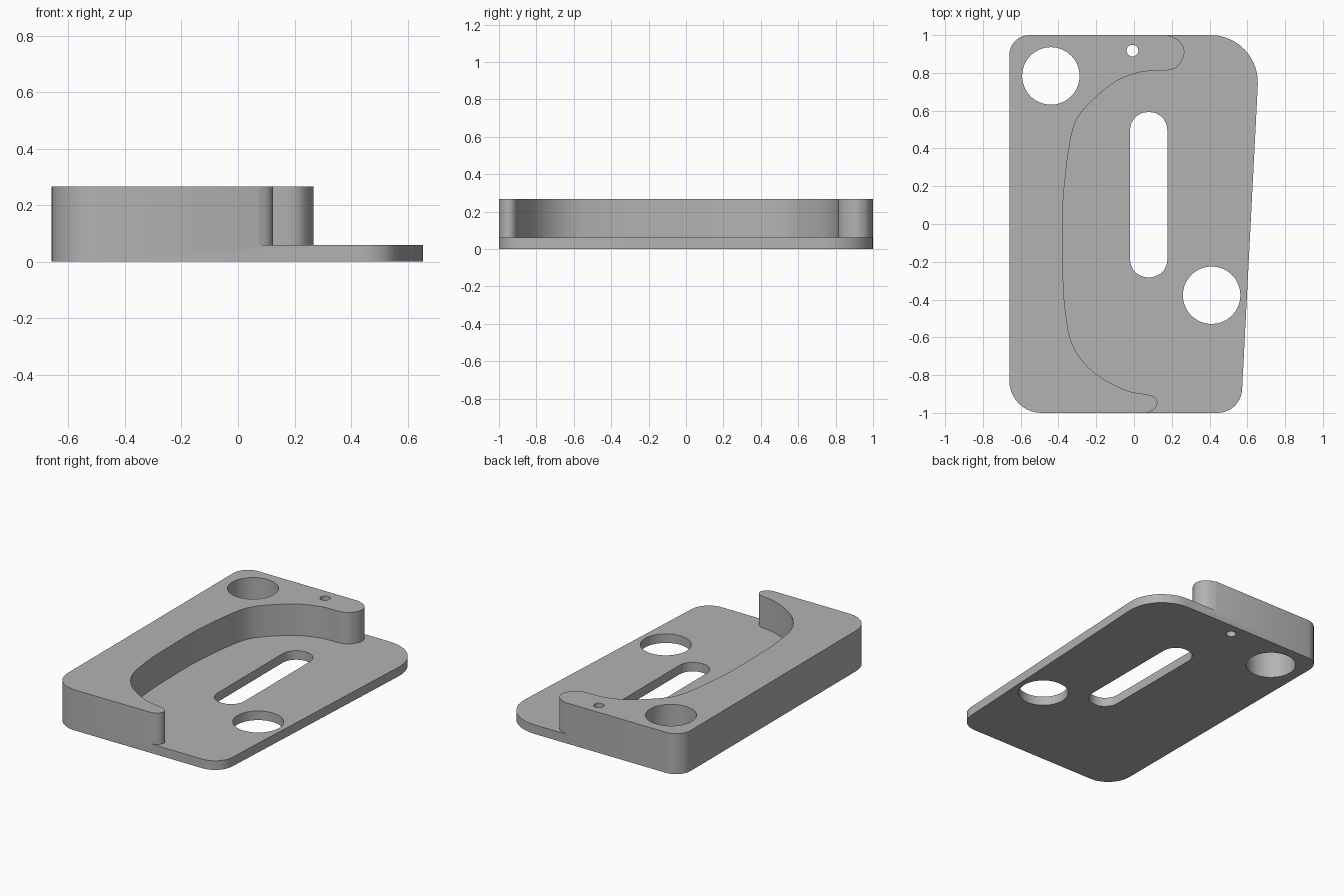
import bpy, bmesh
from math import sin, cos, pi
from mathutils import Vector

if "Cube" in bpy.data.objects:
    bpy.data.objects.remove(bpy.data.objects["Cube"])

BASE_TOP, WALL_TOP = 0.06, 0.267

grey = bpy.data.materials.new("plain grey")
grey.use_nodes = True
colour = (0.45, 0.45, 0.45, 1)
grey.diffuse_color = colour
grey.node_tree.nodes["Principled BSDF"].inputs["Base Color"].default_value = colour


def prism(name, points, z0, z1):
    """Extrude a flat outline upward from z0 to z1."""
    bm = bmesh.new()
    face = bm.faces.new([bm.verts.new((p[0], p[1], z0)) for p in points])
    top = bmesh.ops.extrude_face_region(bm, geom=[face])["geom"]
    verts = [v for v in top if isinstance(v, bmesh.types.BMVert)]
    bmesh.ops.translate(bm, verts=verts, vec=(0, 0, z1 - z0))
    bmesh.ops.recalc_face_normals(bm, faces=bm.faces)
    mesh = bpy.data.meshes.new(name)
    bm.to_mesh(mesh)
    bm.free()
    mesh.materials.append(grey)
    obj = bpy.data.objects.new(name, mesh)
    bpy.context.collection.objects.link(obj)
    return obj


def rounded(corners, steps):
    """Round each (x, y, radius) corner of a polygon with a true arc."""
    out = []
    for i, (x, y, r) in enumerate(corners):
        p = Vector((x, y))
        a = (Vector(corners[i - 1][:2]) - p).normalized()
        b = (Vector(corners[(i + 1) % len(corners)][:2]) - p).normalized()
        half = a.angle(b) / 2
        centre = p + (a + b).normalized() * r / sin(half)
        u = p + a * r * cos(half) / sin(half) - centre
        w = p + b * r * cos(half) / sin(half) - centre
        sweep = u.angle(w)
        for k in range(steps + 1):
            t = sweep * k / steps
            out.append(centre + (u * sin(sweep - t) + w * sin(t)) / sin(sweep))
    return out


def circle(x, y, r, n):
    return [(x + r * cos(2 * pi * k / n), y + r * sin(2 * pi * k / n)) for k in range(n)]


def spline(points, steps):
    """Smooth curve through the points."""
    pts = [Vector(p) for p in points]
    pts = [pts[0]] + pts + [pts[-1]]
    out = []
    for a, b, c, d in zip(pts, pts[1:], pts[2:], pts[3:]):
        for k in range(steps):
            t = k / steps
            out.append(0.5 * (2 * b + (c - a) * t + (2 * a - 5 * b + 4 * c - d) * t * t
                              + (3 * b - a - 3 * c + d) * t ** 3))
    return out + [pts[-1]]


# Plate blank with a slanted right edge
plate = prism("stepped_plate", rounded([
    (-0.66, -1, 0.17), (0.566, -1, 0.13), (0.669, 1, 0.25), (-0.66, 1, 0.105)], 10),
    0, WALL_TOP)

# Inner edge of the raised wall, from the back tip to the front tip
wall_edge = spline([
    (0.177, 1.0), (0.24, 0.97), (0.267, 0.913), (0.246, 0.855), (0.198, 0.817),
    (0.08, 0.81), (0.003, 0.796), (-0.098, 0.754), (-0.198, 0.675), (-0.272, 0.6),
    (-0.315, 0.527), (-0.341, 0.42), (-0.362, 0.262), (-0.376, 0.103), (-0.378, -0.082),
    (-0.373, -0.347), (-0.357, -0.505), (-0.336, -0.611), (-0.294, -0.696),
    (-0.225, -0.775), (-0.13, -0.839), (-0.024, -0.886), (0.082, -0.905),
    (0.114, -0.923), (0.124, -0.95), (0.108, -0.98), (0.071, -1.0)], 4)
pocket = [(0.177, 1.2)] + wall_edge + [(0.071, -1.2), (1, -1.2), (1, 1.2)]

# Recess, two large holes, pin hole and long slot
cutters = [
    prism("recess_cutter", pocket, BASE_TOP, 0.5),
    prism("back_hole_cutter", circle(-0.44, 0.784, 0.152, 64), -0.2, 0.5),
    prism("front_hole_cutter", circle(0.411, -0.377, 0.152, 64), -0.2, 0.5),
    prism("pin_hole_cutter", circle(-0.008, 0.918, 0.031, 24), -0.2, 0.5),
    prism("slot_cutter", rounded([
        (-0.021, -0.283, 0.095), (0.177, -0.283, 0.095),
        (0.177, 0.593, 0.095), (-0.021, 0.593, 0.095)], 5), -0.2, 0.5),
]
bpy.ops.object.select_all(action="DESELECT")
plate.select_set(True)
bpy.context.view_layer.objects.active = plate
for cutter in cutters:
    cutter.hide_render = True
    mod = plate.modifiers.new(cutter.name, "BOOLEAN")
    mod.operation, mod.solver, mod.object = "DIFFERENCE", "EXACT", cutter
    bpy.ops.object.modifier_apply(modifier=mod.name)
    bpy.data.objects.remove(cutter)

bpy.ops.object.shade_smooth_by_angle(angle=pi / 6)
